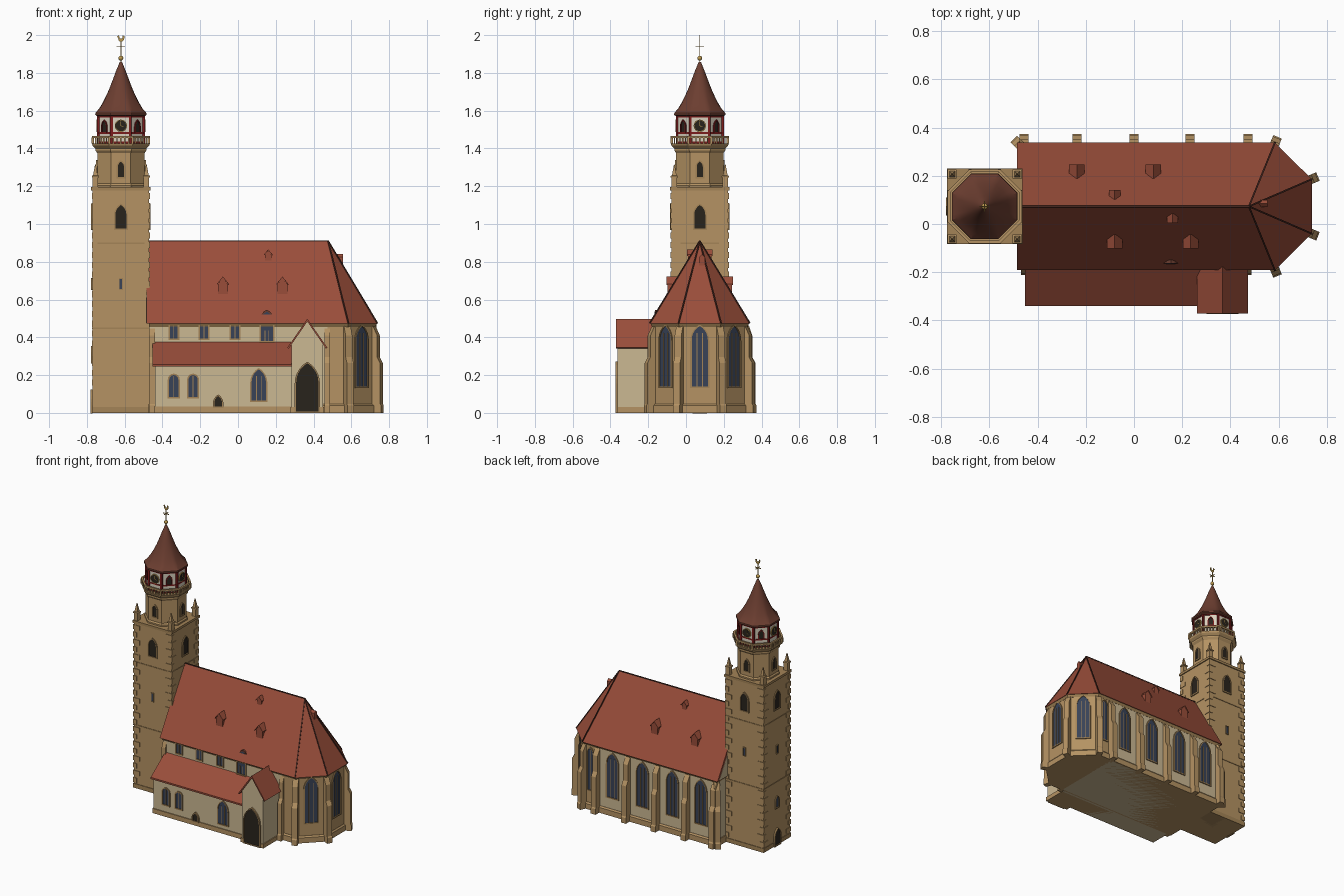
import bpy, bmesh
from math import sin, cos, pi, radians, atan2, hypot
from mathutils import Vector, Matrix

if "Cube" in bpy.data.objects:
    bpy.data.objects.remove(bpy.data.objects["Cube"])

C = 0.073                      # y of the church axis
TX = -0.62                     # x of the tower axis
COL = dict(stone=(.46, .29, .125), trim=(.37, .23, .095), cream=(.60, .48, .29), roof=(.32, .075, .042),
           spire=(.15, .048, .03), ridge=(.06, .02, .014), glass=(.04, .055, .095), dark=(.022, .017, .012),
           red=(.2, .012, .012), white=(.70, .64, .52), gold=(.50, .32, .08))
MATS = {}
for k, c in COL.items():
    MATS[k] = bpy.data.materials.new(k)
    MATS[k].diffuse_color = (*c, 1)
parts = {}


# ---------- helpers: every solid is a loft between point rings ----------
def loft(part, mat, rings, closed=False):
    bm = parts.setdefault(part, (bmesh.new(), mat))[0]
    vs = [[bm.verts.new(p) for p in r] for r in rings]
    n = len(vs[0])
    for a, b in zip(vs, vs[1:] + (vs[:1] if closed else [])):
        for i in range(n):
            bm.faces.new((a[i], a[(i + 1) % n], b[(i + 1) % n], b[i]))
    if not closed:
        bm.faces.new(vs[0])
        bm.faces.new(vs[-1])


def frame(x, y, z, deg):       # local u along wall, v up, d outward
    a = radians(deg)
    return Matrix(((-sin(a), 0, cos(a), x), (cos(a), 0, sin(a), y), (0, 1, 0, z), (0, 0, 0, 1)))


def prism(part, mat, M, pts, d0, d1):
    loft(part, mat, [[M @ Vector((u, v, d)) for u, v in pts] for d in (d0, d1)])


def box(part, mat, x0, x1, y0, y1, z0, z1):
    loft(part, mat, [[(x0, y0, z), (x1, y0, z), (x1, y1, z), (x0, y1, z)] for z in (z0, z1)])


def bar(part, mat, p, q, r=.005):
    p, q = Vector(p), Vector(q)
    R = (q - p).to_track_quat('Z', 'Y').to_matrix()
    offs = [R @ Vector((r * cos(pi / 4 + i * pi / 2), r * sin(pi / 4 + i * pi / 2), 0)) for i in range(4)]
    loft(part, mat, [[e + o for o in offs] for e in (p, q)])


def octa(r, z, n=8):           # octagon with flats to the axes, r = apothem
    R = r / cos(pi / 8)
    return [Vector((TX + R * cos(pi / 8 + i * pi / 4), C + R * sin(pi / 8 + i * pi / 4), z)) for i in range(n)]


def arch(w, h, kind='point'):
    b = [(-w / 2, 0), (w / 2, 0)]
    if kind == 'rect':
        return b + [(w / 2, h), (-w / 2, h)]
    if kind == 'round':
        return b + [(w / 2 * cos(i * pi / 8), h - w / 2 + w / 2 * sin(i * pi / 8)) for i in range(9)]
    s = h - .866 * w
    right = [(-w / 2 + w * cos(i * pi / 15), s + w * sin(i * pi / 15)) for i in range(6)]
    return b + right + [(-u, v) for u, v in right[-2::-1]]


def window(part, M, w, h, kind='point', pane='glass', rim='trim', bars=0, t=.008):
    inner, outer = arch(w, h, kind), [(u, v - t) for u, v in arch(w + 2 * t, h + 2 * t, kind)]
    prism(part + '_panes', pane, M, inner, -.01, .002)
    loft(part + '_frames', rim, [[M @ Vector((u, v, d)) for u, v in o]
                                 for o, d in ((outer, -.005), (outer, .007), (inner, .007), (inner, -.005))], True)
    for i in range(bars):      # mullions
        u = w * ((i + 1) / (bars + 1) - .5)
        top = h * .97 if abs(u) < .001 else h - .45 * w
        prism(part + '_mullions', rim, M, [(u - .002, 0), (u + .002, 0), (u + .002, top), (u - .002, top)], 0, .005)


def buttress(x, y, deg, D=.05, w=.038):
    M = frame(x, y, 0, deg)
    prof = [(-.02, 0), (D, 0), (D, .04), (D - .005, .048), (D - .005, .265), (D - .022, .295),
            (D - .022, .41), (-.005, .462), (-.02, .462)]
    loft('buttresses', 'stone', [[M @ Vector((u, v, d)) for d, v in prof] for u in (-w / 2, w / 2)])


# ---------- nave and choir ----------
def apse(g, x0):               # footprint grown by g
    k = g * .414
    return [(x0, C - .25 - g), (.58 + k, C - .25 - g), (.725 + g, C - .108 - k),
            (.725 + g, C + .108 + k), (.58 + k, C + .25 + g), (x0, C + .25 + g)]


box('nave_walls', 'cream', -.47, .475, C - .25, C + .25, 0, .475)
loft('choir_walls', 'stone', [[(x, y, z) for x, y in apse(0, .47)] for z in (0, .475)])
loft('plinth', 'stone', [[(x, y, z) for x, y in apse(g, -.475)] for g, z in ((.009, 0), (.009, .038), (.001, .048))])
loft('eaves_cornice', 'trim', [[(x, y, z) for x, y in apse(g, -.472)] for g, z in ((.001, .455), (.011, .474))])

# main roof with three-sided choir hip
eave = [(-.485, C - .265), (.585, C - .265), (.738, C - .113), (.738, C + .113), (.585, C + .265), (-.485, C + .265)]
bm = parts.setdefault('nave_roof', (bmesh.new(), 'roof'))[0]
e = [bm.verts.new((x, y, .472)) for x, y in eave]
rw, re = bm.verts.new((-.485, C, .91)), bm.verts.new((.477, C, .91))
for f in (e, (e[0], e[1], re, rw), (e[1], e[2], re), (e[2], e[3], re), (e[3], e[4], re), (e[4], e[5], rw, re), (e[5], e[0], rw)):
    bm.faces.new(f)
bar('roof_ridges', 'ridge', (-.485, C, .91), (.477, C, .91))
for x, y in eave[1:5]:
    bar('roof_ridges', 'ridge', (x, y, .474), (.477, C, .91))
prism('west_gable', 'cream', frame(-.485, C, .475, 180), [(-.245, 0), (.245, 0), (0, .40)], -.01, .001)

# buttresses
for x in (-.456, -.237, 0, .233, .473):
    buttress(x, C + .25, 90)
buttress(.473, C - .25, -90, .035, .03)
buttress(-.455, C - .25, -90, .035, .03)
buttress(-.47, C + .25, 135, .042)
for s in (1, -1):
    buttress(.58, C + s * .25, s * 67.5, .042)
    buttress(.725, C + s * .108, s * 22.5, .042)

# tall traceried windows
for x in (-.345, -.12, .117, .353):
    window('nave_window', frame(x, C + .25, .13, 90), .085, .315, bars=2)
window('nave_window', frame(.528, C + .25, .14, 90), .04, .30, bars=1)
window('choir_window', frame(.725, C, .14, 0), .085, .32, bars=2)
for s in (1, -1):
    window('choir_window', frame(.6525, C + s * .179, .14, s * 45), .085, .32, bars=2)
for x in (-.34, -.18, -.016):
    window('clerestory_window', frame(x, C - .25, .395, -90), .042, .07, 'rect', bars=1)
window('clerestory_window', frame(.153, C - .25, .38, -90), .062, .085, 'rect', bars=2)


# dormers: gabled little houses pushed into the roof slope
def dormer(x, side, off, w, h):
    z = .91 - off * 1.64
    M = frame(x, C + side * off, z, side * 90)
    prism('dormers', 'roof', M, [(-w / 2, -.01), (w / 2, -.01), (w / 2, h * .6), (0, h), (-w / 2, h * .6)], -h * .64, 0)
    for s in (-1, 1):          # overhanging dormer roof
        prism('dormer_roofs', 'roof', M, [(0, h), (0, h + .006), (s * (w / 2 + .006), h * .6), (s * (w / 2 + .006), h * .6 - .006)], -h * .64, .005)


for s, xs in ((-1, (-.08, .235, .16)), (1, (-.237, .08, -.08))):
    for x in xs[:2]:
        dormer(x, s, .17, .052, .085)
    dormer(xs[2], s, .063, .035, .052)
prism('choir_dormer', 'roof', frame(.555, C + .012, .79, 0), [(-.015, -.02), (.015, -.02), (.015, .035), (0, .05), (-.015, .035)], -.06, 0)
prism('eyebrow_dormer', 'spire', frame(.153, C - .238, .52, -90), [(-.03, 0), (.03, 0), (.015, .018), (0, .025), (-.015, .018)], -.02, 0)
prism('eyebrow_light', 'glass', frame(.153, C - .238, .522, -90), [(-.02, 0), (.02, 0), (0, .014)], 0, .001)

# ---------- south aisle with lean-to roof ----------
prof = [(-.325, 0), (-.325, .25), (-.17, .362), (-.17, 0)]
loft('aisle_walls', 'cream', [[(x, y, z) for y, z in prof] for x in (-.44, .29)])
prof = [(-.341, .245), (-.341, .257), (-.175, .377), (-.175, .36)]
loft('aisle_roof', 'roof', [[(x, y, z) for y, z in prof] for x in (-.452, .30)])
box('aisle_plinth', 'stone', -.446, .29, -.331, -.2, 0, .033)
for x in (-.34, -.238):
    window('aisle_window', frame(x, -.325, .085, -90), .048, .115, 'round', bars=1)
window('aisle_window', frame(.11, -.325, .065, -90), .075, .165, bars=2)
window('cellar_door', frame(-.105, -.329, .034, -90), .04, .055, pane='dark')

# ---------- porch ----------
P = frame(.367, -.362, 0, -90)
prism('porch_walls', 'cream', P, [(-.083, 0), (.083, 0), (.083, .365), (0, .485), (-.083, .365)], -.2, 0)
prism('porch_roof', 'roof', P, [(-.106, .345), (0, .498), (.106, .345), (.099, .34), (0, .483), (-.099, .34)], -.2, .009)
box('porch_plinth', 'stone', .278, .456, -.366, -.2, 0, .03)
window('porch_door', frame(.367, -.366, .008, -90), .118, .255, pane='dark')

# ---------- tower ----------
box('tower_shaft', 'stone', TX - .15, TX + .15, C - .15, C + .15, 0, 1.19)
for z0, z1, h in ((0, .03, .154), (.445, .453, .153), (.895, .903, .153), (1.178, 1.195, .157)):
    box('tower_bands', 'trim', TX - h, TX + h, C - h, C + h, z0, z1)
for sx in (-1, 1):
    for sy in (-1, 1):
        for i in range(22):    # corner quoins, alternating long and short
            a, b = (.052, .03) if i % 2 else (.03, .052)
            x, y, z = TX + sx * (.154 - a / 2), C + sy * (.154 - b / 2), .04 + i * .052
            box('tower_quoins', 'stone', x - a / 2, x + a / 2, y - b / 2, y + b / 2, z, z + .032)
        x, y = TX + sx * .135, C + sy * .135
        loft('pinnacles', 'stone', [[(x + u * r, y + v * r, z) for u, v in ((-1, -1), (1, -1), (1, 1), (-1, 1))]
                                    for r, z in ((.015, 1.19), (.015, 1.245), (.019, 1.247), (.019, 1.255), (.012, 1.258), (.002, 1.315))])
for deg in (0, 90, 180, 270):
    n = Vector((cos(radians(deg)), sin(radians(deg))))
    at = lambda d, z: frame(TX + n.x * d, C + n.y * d, z, deg)
    window('belfry_opening', at(.15, .975), .058, .125, pane='dark')
    window('octagon_window', at(.125, 1.25), .032, .08, pane='dark')
    if deg != 0:
        window('tower_slit', at(.15, .655), .014, .055, 'rect', t=.004)
    disc = [(.03 * cos(i * pi / 12), .03 * sin(i * pi / 12)) for i in range(24)]
    K = at(.122, 1.52)
    prism('clock_faces', 'dark', K, disc, -.005, .005)
    loft('clock_rings', 'gold', [[K @ Vector((u * s, v * s, d)) for u, v in disc] for s, d in ((1.08, 0), (1.08, .007), (.95, .007), (.95, 0))], True)
    bar('clock_hands', 'gold', K @ Vector((0, 0, .006)), K @ Vector((0, .022, .006)), .002)
    bar('clock_hands', 'gold', K @ Vector((0, 0, .006)), K @ Vector((.014, -.006, .006)), .002)
window('tower_door', frame(TX - .154, C, .005, 180), .06, .11, pane='dark')
window('tower_west_window', frame(TX - .15, C, .27, 180), .03, .075)

# octagon, gallery and lantern
loft('octagon_stage', 'stone', [octa(r, z) for r, z in ((.132, 1.19), (.132, 1.205), (.125, 1.215), (.125, 1.375), (.135, 1.39), (.135, 1.4), (.15, 1.415), (.154, 1.427))])
loft('gallery_rail', 'stone', [octa(r, z) for r, z in ((.154, 1.455), (.154, 1.467), (.142, 1.467), (.142, 1.455))], True)
lo, hi = octa(.148, 1.425), octa(.148, 1.457)
for i in range(8):
    for j in range(6):
        p, q = lo[i].lerp(lo[(i + 1) % 8], j / 6), hi[i].lerp(hi[(i + 1) % 8], j / 6)
        bar('balusters', 'stone', p, q, .005 if j else .009)
loft('lantern_walls', 'white', [octa(.121, z) for z in (1.42, 1.58)])
for z in (1.427, 1.477, 1.565):
    loft('lantern_rails', 'red', [octa(.124, z), octa(.124, z + .009)])
for p, q in zip(octa(.12, 1.42), octa(.12, 1.58)):
    bar('lantern_posts', 'red', p, q, .01)
for deg in (45, 135, 225, 315):
    a = radians(deg)
    window('lantern_window', frame(TX + .121 * cos(a), C + .121 * sin(a), 1.488, deg), .03, .058, pane='dark', rim='red', t=.006)

# flared spire: octagonal eave melting into a round cone
rings = []
for r, z, k in ((.128, 1.572, 1), (.136, 1.578, 1), (.135, 1.588, 1), (.115, 1.61, .8), (.096, 1.64, .55), (.078, 1.675, .3),
                (.06, 1.715, .1), (.043, 1.76, 0), (.025, 1.81, 0), (.006, 1.858, 0)):
    ring = []
    for i in range(48):
        t = i * pi / 24
        d = (t + pi / 8) % (pi / 4) - pi / 8
        R = r * (k / cos(d) + (1 - k) * 1.03)
        ring.append((TX + R * cos(t), C + R * sin(t), z))
    rings.append(ring)
loft('spire_roof', 'spire', rings)

# finial and weather vane
loft('finial_ball', 'gold', [[(TX + max(.001, .013 * sin(j * pi / 8)) * cos(i * pi / 8), C + max(.001, .013 * sin(j * pi / 8)) * sin(i * pi / 8),
                              1.878 - .013 * cos(j * pi / 8)) for i in range(16)] for j in range(9)])
bar('finial_rod', 'gold', (TX, C, 1.85), (TX, C, 1.975), .003)
bar('finial_cross', 'gold', (TX - .022, C, 1.938), (TX + .022, C, 1.938), .003)
bar('finial_cross', 'gold', (TX, C - .022, 1.938), (TX, C + .022, 1.938), .003)
prism('weather_cock', 'gold', frame(TX, C, 1.965, -90), [(-.006, 0), (.006, 0), (.017, .012), (.02, .03), (.009, .033), (.007, .018),
      (-.006, .016), (-.01, .035), (-.016, .03), (-.021, .026), (-.015, .022), (-.013, .01)], -.002, .002)

# ---------- turn the parts into objects ----------
for name, (bm, mat) in parts.items():
    bmesh.ops.recalc_face_normals(bm, faces=bm.faces)
    me = bpy.data.meshes.new(name)
    bm.to_mesh(me)
    bm.free()
    me.materials.append(MATS[mat])
    ob = bpy.data.objects.new(name, me)
    bpy.context.collection.objects.link(ob)
    if name in ('spire_roof', 'finial_ball'):
        ob.select_set(True)
        bpy.context.view_layer.objects.active = ob
bpy.ops.object.shade_smooth_by_angle(angle=radians(30))

for m in bpy.data.materials:
    if m.users and not m.is_grease_pencil:
        m.use_nodes = True
        m.node_tree.nodes["Principled BSDF"].inputs["Base Color"].default_value = m.diffuse_color
